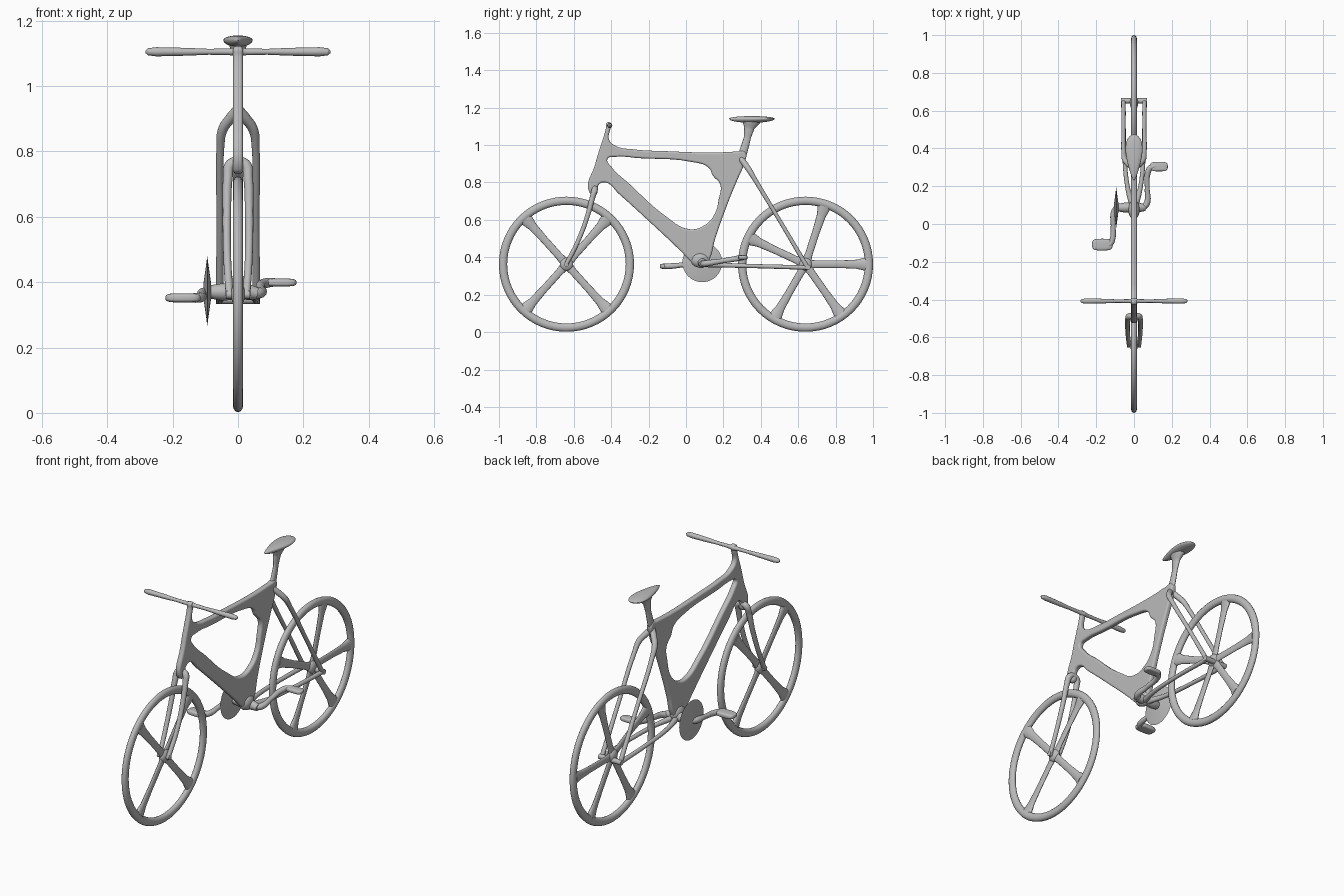
import bpy, bmesh, math
from mathutils import Matrix, Vector

cube = bpy.data.objects.get("Cube")
if cube:
    bpy.data.objects.remove(cube, do_unlink=True)

GREY = (0.5, 0.5, 0.5, 1)
grey = bpy.data.materials.new("plain_grey")
grey.use_nodes = True
grey.diffuse_color = GREY
grey.node_tree.nodes["Principled BSDF"].inputs["Base Color"].default_value = GREY


def finish(name, data, matrix=None):
    """Link the object, turn it into a mesh, colour it and shade it smooth."""
    obj = bpy.data.objects.new(name, data)
    bpy.context.collection.objects.link(obj)
    bpy.ops.object.select_all(action='DESELECT')
    obj.select_set(True)
    bpy.context.view_layer.objects.active = obj
    if matrix:
        obj.matrix_world = matrix
    data.materials.append(grey)
    if obj.type == 'CURVE':
        bpy.ops.object.convert(target='MESH')
    bpy.ops.object.shade_smooth_by_angle(angle=math.radians(50))
    return obj


def add_spline(curve, points, cyclic=False):
    """Smooth spline; each point is x, y, z, radius."""
    spline = curve.splines.new('BEZIER')
    spline.bezier_points.add(len(points) - 1)
    spline.use_cyclic_u = cyclic
    for bp, (x, y, z, r) in zip(spline.bezier_points, points):
        bp.co = (x, y, z)
        bp.radius = r
        bp.handle_left_type = bp.handle_right_type = 'AUTO'


def tube(name, points, squash=1.0):
    curve = bpy.data.curves.new(name, 'CURVE')
    curve.dimensions = '3D'
    curve.bevel_depth = 1.0
    curve.bevel_resolution = 4
    curve.resolution_u = 8
    curve.use_fill_caps = True
    add_spline(curve, points)
    return finish(name, curve, Matrix.Diagonal((squash, 1, 1, 1)))


def ellipsoid(name, centre, size, shape=None):
    """Rounded solid; shape may adjust each unit-sphere point first."""
    mesh = bpy.data.meshes.new(name)
    bm = bmesh.new()
    bmesh.ops.create_uvsphere(bm, u_segments=32, v_segments=16, radius=1)
    for v in bm.verts:
        if shape:
            v.co = shape(v.co)
        v.co = Vector(centre) + Vector(c * s for c, s in zip(v.co, size))
    bm.to_mesh(mesh)
    bm.free()
    return finish(name, mesh)


# Wheels: oval-section rim, hub and flat flared spokes
def wheel(name, y, angles):
    centre_z, major, segments, ring = 0.363, 0.339, 64, 12
    mesh = bpy.data.meshes.new(name + "_rim")
    bm = bmesh.new()
    rows = []
    for i in range(segments):
        a = math.tau * i / segments
        row = []
        for j in range(ring):
            b = math.tau * j / ring
            r = major + 0.022 * math.cos(b)
            row.append(bm.verts.new((0.016 * math.sin(b), y + r * math.cos(a),
                                     centre_z + r * math.sin(a))))
        rows.append(row)
    for i in range(segments):
        for j in range(ring):
            n, k = (i + 1) % segments, (j + 1) % ring
            bm.faces.new((rows[i][j], rows[n][j], rows[n][k], rows[i][k]))
    bmesh.ops.recalc_face_normals(bm, faces=bm.faces)
    bm.to_mesh(mesh)
    bm.free()
    finish(name + "_rim", mesh)
    ellipsoid(name + "_hub", (0, y, centre_z), (0.022, 0.036, 0.036))
    for angle in angles:
        c, s = math.cos(math.radians(angle)), math.sin(math.radians(angle))
        steps = ((0.0, 0.026), (0.06, 0.02), (0.18, 0.02), (0.27, 0.024), (0.325, 0.036))
        tube(name + "_spoke", [(0, y + d * c, centre_z + d * s, r) for d, r in steps], 0.42)


wheel("front_wheel", -0.639, (48, 132, 228, 312))
wheel("rear_wheel", 0.639, (0, 72, 155, 240, 305))

# Main frame: side profile with a large opening, rounded edges
outer = [(-0.428, 1.09), (-0.424, 1.118), (-0.402, 1.118), (-0.404, 1.09), (-0.412, 1.03),
         (-0.375, 0.995), (-0.28, 0.977),
         (-0.1, 0.967), (0.15, 0.96), (0.27, 0.965), (0.315, 0.965), (0.307, 0.89),
         (0.275, 0.815), (0.22, 0.68), (0.155, 0.495), (0.125, 0.39), (0.085, 0.343),
         (0.03, 0.375), (-0.03, 0.435), (-0.195, 0.59), (-0.36, 0.74), (-0.43, 0.8),
         (-0.465, 0.79), (-0.482, 0.735), (-0.515, 0.745), (-0.485, 0.9)]
opening = [(-0.42, 0.925), (-0.38, 0.937), (-0.25, 0.93), (0.03, 0.91), (0.12, 0.88),
           (0.145, 0.835), (0.183, 0.79), (0.175, 0.71), (0.155, 0.635), (0.105, 0.575),
           (0.02, 0.55), (-0.115, 0.625), (-0.3, 0.79), (-0.4, 0.885)]
frame = bpy.data.curves.new("main_frame", 'CURVE')
frame.dimensions = '2D'
frame.fill_mode = 'BOTH'
frame.extrude = 0.005
frame.bevel_depth = 0.01
frame.offset = -0.01
frame.bevel_resolution = 3
frame.resolution_u = 6
for loop in (outer, opening):
    add_spline(frame, [(y, z, 0, 1) for y, z in loop], cyclic=True)
side_plane = Matrix(((0, 0, 1, 0), (1, 0, 0, 0), (0, 1, 0, 0), (0, 0, 0, 1)))
finish("main_frame", frame, side_plane)

# Fork blades, seat stays and chain stays on both sides
for side, label in ((1, "left"), (-1, "right")):
    def mirrored(points):
        return [(side * x, y, z, r) for x, y, z, r in points]
    tube(label + "_fork_blade", mirrored([
        (0.0, -0.485, 0.772, 0.016), (0.025, -0.489, 0.757, 0.017), (0.031, -0.5, 0.72, 0.015),
        (0.034, -0.527, 0.62, 0.013), (0.033, -0.58, 0.48, 0.012), (0.026, -0.642, 0.36, 0.012)]))
    tube(label + "_seat_stay", mirrored([
        (0.0, 0.292, 0.93, 0.015), (0.022, 0.312, 0.903, 0.016), (0.047, 0.338, 0.866, 0.015),
        (0.054, 0.372, 0.81, 0.012), (0.055, 0.5, 0.598, 0.0105), (0.056, 0.65, 0.345, 0.012)]))
    tube(label + "_chain_stay", mirrored([
        (0.01, 0.1, 0.363, 0.016), (0.035, 0.2, 0.358, 0.012), (0.052, 0.4, 0.352, 0.011),
        (0.056, 0.65, 0.345, 0.012)]))

# Axles and bottom bracket
tube("rear_axle", [(-0.068, 0.652, 0.347, 0.014), (0.068, 0.652, 0.347, 0.014)])
tube("front_axle", [(-0.036, -0.64, 0.362, 0.013), (0.036, -0.64, 0.362, 0.013)])
tube("bottom_bracket", [(-0.1, 0.087, 0.37, 0.018), (-0.05, 0.087, 0.37, 0.026),
                        (0.03, 0.087, 0.37, 0.024), (0.06, 0.087, 0.365, 0.018)])
ellipsoid("bracket_shell", (0, 0.075, 0.385), (0.03, 0.05, 0.04))

# Chainring: thin lens made of two shallow cones
mesh = bpy.data.meshes.new("chainring")
bm = bmesh.new()
for turn in (1, -1):
    place = (Matrix.Translation((-0.094 + turn * 0.006, 0.087, 0.373))
             @ Matrix.Rotation(turn * math.pi / 2, 4, 'Y'))
    bmesh.ops.create_cone(bm, cap_ends=True, segments=40, radius1=0.106, radius2=0.02,
                          depth=0.012, matrix=place)
bm.to_mesh(mesh)
bm.free()
finish("chainring", mesh)

# Cranks and pedals
tube("left_crank", [(0.045, 0.087, 0.365, 0.017), (0.066, 0.105, 0.367, 0.017),
                    (0.07, 0.19, 0.38, 0.013), (0.073, 0.27, 0.393, 0.015),
                    (0.09, 0.3, 0.398, 0.015), (0.14, 0.305, 0.4, 0.01)])
tube("right_crank", [(-0.09, 0.087, 0.368, 0.017), (-0.106, 0.06, 0.366, 0.017),
                     (-0.11, -0.01, 0.36, 0.013), (-0.114, -0.08, 0.353, 0.015),
                     (-0.13, -0.108, 0.352, 0.015), (-0.17, -0.11, 0.352, 0.01)])


def boxy(p):
    return Vector(math.copysign(abs(c) ** 0.55, c) for c in p)


ellipsoid("left_pedal", (0.132, 0.304, 0.399), (0.047, 0.025, 0.012), boxy)
ellipsoid("right_pedal", (-0.168, -0.109, 0.352), (0.054, 0.031, 0.014), boxy)

# Seat post and teardrop saddle
tube("seat_post", [(0, 0.285, 0.9, 0.022), (0, 0.308, 0.97, 0.022), (0, 0.328, 1.04, 0.019),
                   (0, 0.338, 1.09, 0.027), (0, 0.347, 1.13, 0.052)], 0.55)


def teardrop(p):
    width = 0.75 + 0.4 * p.y
    return Vector((p.x * width, p.y, p.z * (0.7 if p.z > 0 else 1.1)))


ellipsoid("saddle", (0, 0.352, 1.141), (0.054, 0.122, 0.02), teardrop)

# Handlebar with thicker grips
grip = [(0.0, 0.014), (0.03, 0.01), (0.09, 0.009), (0.16, 0.012), (0.25, 0.014),
        (0.275, 0.011), (0.283, 0.004)]
bar = [(-x, r) for x, r in reversed(grip[1:])] + grip
tube("handlebar", [(x, -0.408, 1.105, r) for x, r in bar])
